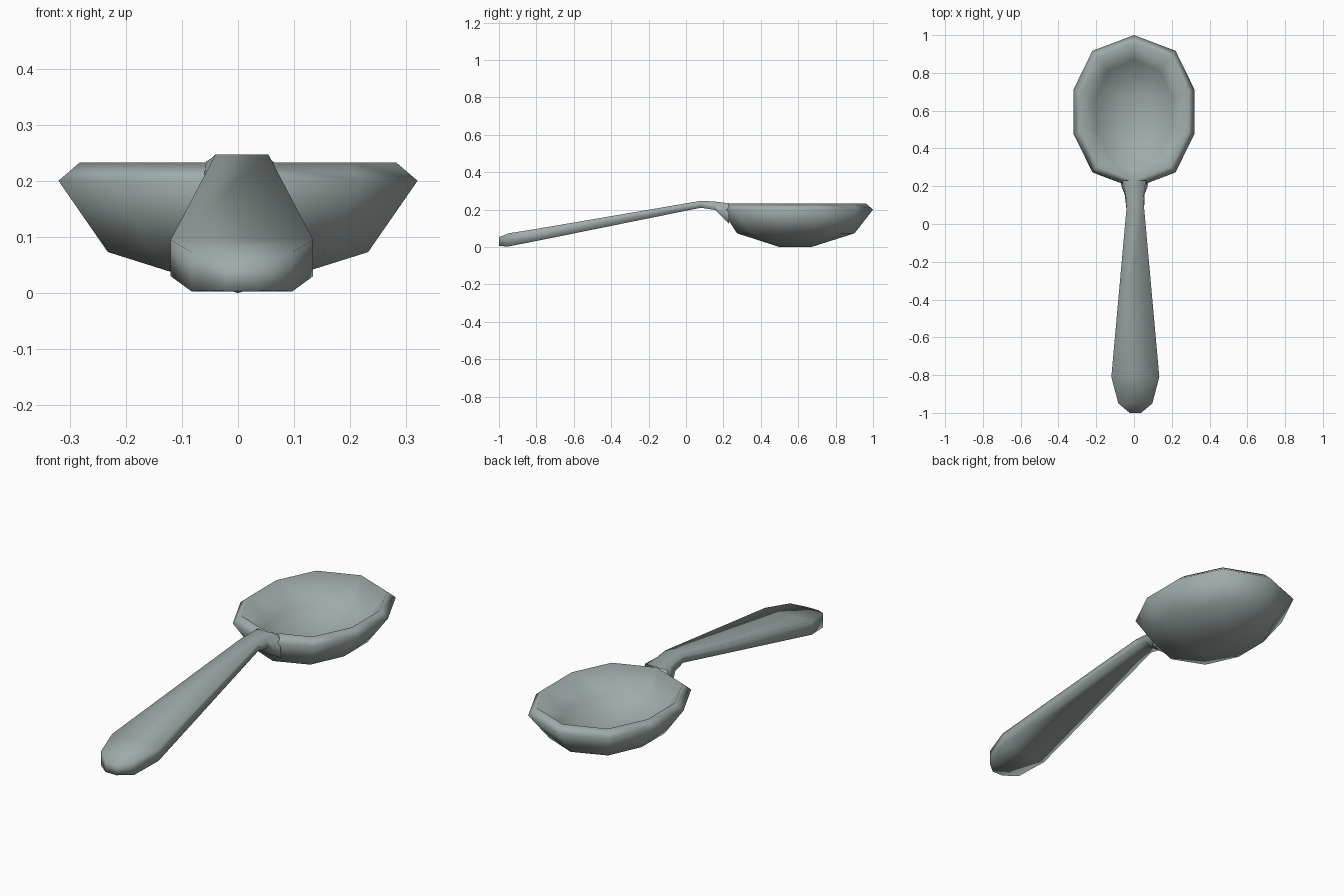
import bpy, bmesh, math

if "Cube" in bpy.data.objects:
    bpy.data.objects.remove(bpy.data.objects["Cube"])

steel = bpy.data.materials.new("grey green steel")
steel.diffuse_color = (0.35, 0.41, 0.40, 1)
steel.use_nodes = True
steel.node_tree.nodes["Principled BSDF"].inputs["Base Color"].default_value = steel.diffuse_color


def finish(name, bm):
    bmesh.ops.recalc_face_normals(bm, faces=bm.faces[:])
    mesh = bpy.data.meshes.new(name)
    bm.to_mesh(mesh)
    bm.free()
    mesh.materials.append(steel)
    for p in mesh.polygons:
        p.use_smooth = True
    obj = bpy.data.objects.new(name, mesh)
    bpy.context.collection.objects.link(obj)
    return obj


# Bowl: ten-sided outline, mirrored from one half
half = [(0, 0.405), (0.22, 0.322), (0.32, 0.118), (0.32, -0.118), (0.22, -0.322), (0, -0.405)]
outline = half + [(-x, y) for x, y in half[4:0:-1]]
CY = 0.595
bm = bmesh.new()


def ring(sx, sy, z, dy=0.0):
    return [bm.verts.new((x * sx, CY + dy + y * sy, z)) for x, y in outline]


def bridge(a, b):
    for i in range(10):
        j = (i + 1) % 10
        bm.faces.new((a[i], a[j], b[j], b[i]))


def close_bottom(r, z, y_back, y_front):
    # the floor meets in a short keel line along y
    back, front = bm.verts.new((0, y_back, z)), bm.verts.new((0, y_front, z))
    keel = [front if 3 <= i <= 7 else back for i in range(10)]
    for i in range(10):
        j = (i + 1) % 10
        if keel[i] == keel[j]:
            bm.faces.new((r[i], r[j], keel[i]))
        else:
            bm.faces.new((r[i], r[j], keel[j], keel[i]))


outer_low = ring(0.725, 0.775, 0.073, -0.008)
outer_rim = ring(1, 1, 0.2)
top_rim = ring(0.88, 0.905, 0.233)
inner_low = ring(0.63, 0.69, 0.116, -0.006)
bridge(outer_low, outer_rim)
bridge(outer_rim, top_rim)
bridge(top_rim, inner_low)
close_bottom(outer_low, 0.0, 0.67, 0.5)
close_bottom(inner_low, 0.052, 0.66, 0.51)
finish("bowl", bm)

# Handle: stations of (y, top half width, bottom half width, top z, bottom z),
# slightly off centre, the neck spreading into the bowl wall
stations = [(-1.0, 0.03, 0.03, 0.052, 0.005), (-0.95, 0.09, 0.09, 0.073, 0.003),
            (-0.81, 0.127, 0.127, 0.095, 0.03), (0.08, 0.047, 0.047, 0.247, 0.21),
            (0.155, 0.047, 0.052, 0.243, 0.198), (0.195, 0.054, 0.068, 0.238, 0.16),
            (0.23, 0.06, 0.075, 0.234, 0.125)]
bm = bmesh.new()
loops = []
for y, wt, wb, t, b in stations:
    cx = 0.007 if y < 0.1 else 0.003
    loops.append([bm.verts.new(p) for p in
                  ((cx - wt, y, t), (cx + wt, y, t), (cx + wb, y, b), (cx - wb, y, b))])
for a, b in zip(loops, loops[1:]):
    for i in range(4):
        j = (i + 1) % 4
        bm.faces.new((a[i], a[j], b[j], b[i]))
bm.faces.new(loops[0])
finish("handle", bm)
